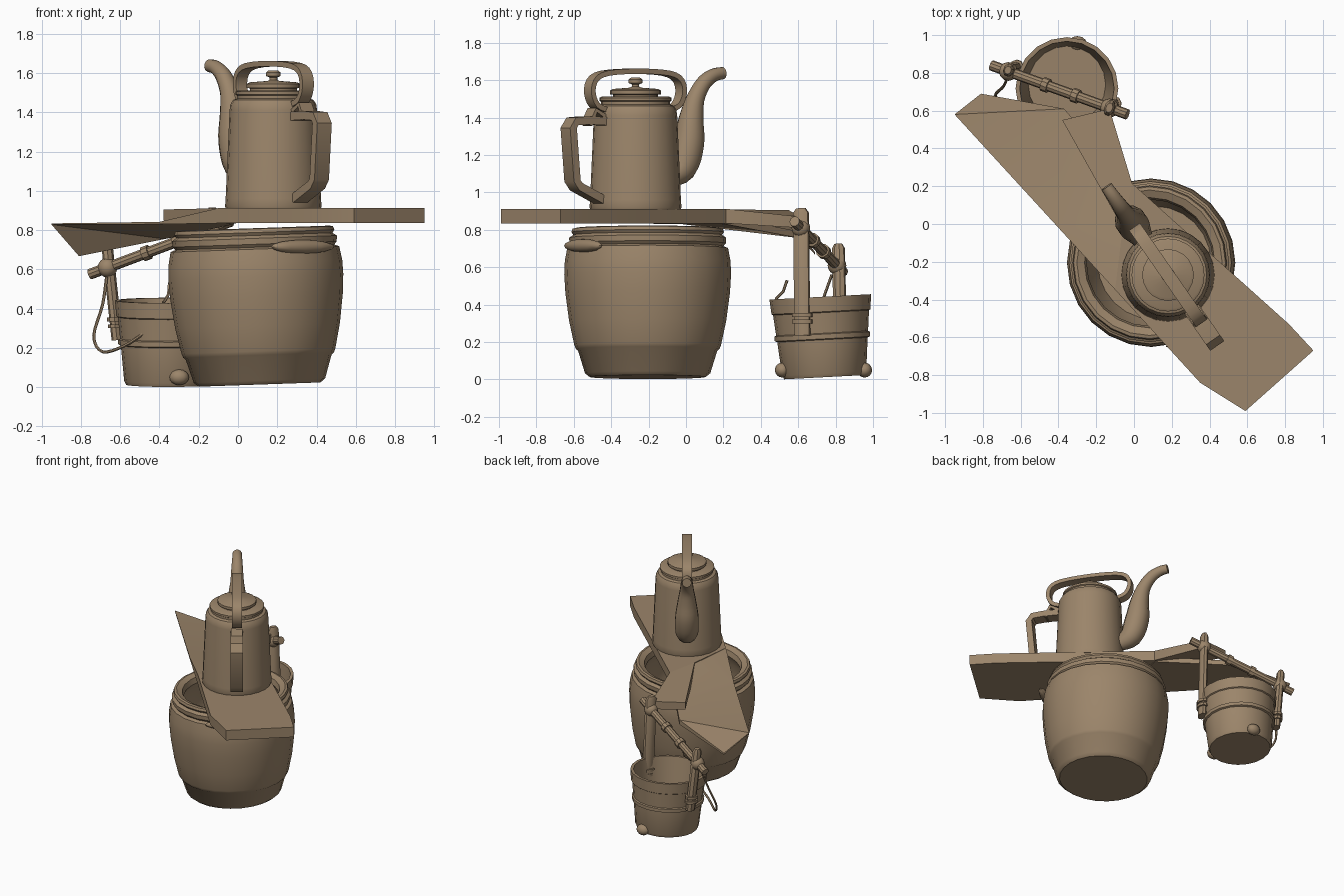
import bpy, bmesh, math
from mathutils import Vector, Matrix

if "Cube" in bpy.data.objects:
    bpy.data.objects.remove(bpy.data.objects["Cube"])

brown = bpy.data.materials.new("warm brown")
brown.diffuse_color = (0.33, 0.235, 0.145, 1)
brown.use_nodes = True
brown.node_tree.nodes["Principled BSDF"].inputs["Base Color"].default_value = brown.diffuse_color


def finish(name, bm, angle=35):
    bmesh.ops.recalc_face_normals(bm, faces=bm.faces)
    me = bpy.data.meshes.new(name)
    bm.to_mesh(me)
    bm.free()
    me.materials.append(brown)
    me.shade_smooth()
    me.set_sharp_from_angle(angle=math.radians(angle))
    ob = bpy.data.objects.new(name, me)
    bpy.context.collection.objects.link(ob)
    return ob


def skin(bm, rings, caps=True):
    n = len(rings[0])
    for a, b in zip(rings, rings[1:]):
        for i in range(n):
            bm.faces.new((a[i], a[(i + 1) % n], b[(i + 1) % n], b[i]))
    if caps:
        bm.faces.new(rings[0][::-1])
        bm.faces.new(rings[-1])


def lathe(name, profile, loc, n=24, rot=(0, 0, 0)):
    bm = bmesh.new()
    rings = [[bm.verts.new((r * math.cos(i * math.tau / n), r * math.sin(i * math.tau / n), z))
              for i in range(n)] for r, z in profile]
    skin(bm, rings)
    ob = finish(name, bm)
    ob.location, ob.rotation_euler = loc, rot
    return ob


def curve_points(pts, steps=4):
    # Catmull-Rom through tuples of any length
    out = []
    for i in range(len(pts) - 1):
        p0, p1, p2, p3 = (pts[max(0, min(len(pts) - 1, i + k))] for k in (-1, 0, 1, 2))
        for s in range(steps):
            t = s / steps
            out.append(tuple(0.5 * (2 * b + (c - a) * t + (2 * a - 5 * b + 4 * c - d) * t * t
                                    + (3 * b - a - 3 * c + d) * t ** 3)
                             for a, b, c, d in zip(p0, p1, p2, p3)))
    return out + [pts[-1]]


def sweep(name, pts, half_w, half_t, side, k=10):
    # half_w runs along the side vector, half_t across it; k=4 gives a rectangle
    pts = [Vector(p) for p in pts]
    bm, rings = bmesh.new(), []
    grow = math.sqrt(2) if k == 4 else 1
    for i, p in enumerate(pts):
        t = (pts[min(i + 1, len(pts) - 1)] - pts[max(i - 1, 0)]).normalized()
        s = Vector(side)
        s = (s - t * s.dot(t)).normalized()
        n = t.cross(s)
        w = half_w[i] if isinstance(half_w, list) else half_w
        h = half_t[i] if isinstance(half_t, list) else half_t
        rings.append([bm.verts.new(p + (s * w * math.cos(a) + n * h * math.sin(a)) * grow)
                      for a in [(j + 0.5) * math.tau / k for j in range(k)]])
    skin(bm, rings)
    return finish(name, bm)


def blob(name, loc, scale, turn=0):
    bm = bmesh.new()
    bmesh.ops.create_uvsphere(bm, u_segments=12, v_segments=8, radius=1,
                              matrix=Matrix.Translation(loc) @ Matrix.Rotation(turn, 4, 'Z')
                              @ Matrix.Diagonal((*scale, 1)))
    return finish(name, bm, 60)


def slab(name, pts):
    # each point: x, y, top z, bottom z
    bm = bmesh.new()
    top = [bm.verts.new((x, y, a)) for x, y, a, b in pts]
    bot = [bm.verts.new((x, y, b)) for x, y, a, b in pts]
    skin(bm, [bot, top])
    bmesh.ops.triangulate(bm, faces=[f for f in bm.faces if len(f.verts) > 4])
    return finish(name, bm)


# --- large jar, slightly tilted, hollow
lathe("jar", [(0, .0), (.31, .0), (.335, .02), (.372, .14), (.384, .15), (.392, .17), (.42, .3), (.44, .45),
              (.446, .55), (.443, .62), (.43, .69), (.405, .7), (.418, .715), (.42, .745), (.398, .76),
              (.408, .775), (.402, .793), (.385, .797), (.345, .78), (.335, .74), (.38, .66),
              (.40, .5), (.36, .2), (.3, .06), (0, .06)],
      (.11, -.205, .013), 24, (0, math.radians(-2), 0))
blob("jar_rim_drip", (.33, -.55, .715), (.19, .035, .035), math.radians(32))

# --- broken plank
slab("plank", [(.35, -.84, .912, .835), (.59, -.99, .912, .835), (.95, -.67, .912, .835),
               (.82, -.53, .912, .835), (-.01, .215, .912, .835), (-.06, -.02, .912, .835),
               (-.10, -.348, .912, .835)])
slab("plank_right_splinter", [(-.06, -.02, .912, .835), (-.01, .215, .912, .835),
                              (-.13, .61, .87, .81), (-.38, .55, .905, .85)])
slab("plank_left_splinter", [(-.10, -.348, .912, .835), (-.06, -.02, .905, .835),
                             (-.02, .21, .87, .83), (-.37, .61, .79, .755), (-.81, .69, .68, .667),
                             (-.95, .58, .834, .828), (-.40, -.02, .842, .83)])

# --- kettle
KX, KY = .18, -.27
OUT = Vector((.57, -.82, 0)).normalized()
SIDE = Vector((-OUT.y, OUT.x, 0))


def kp(r, z):
    return Vector((KX, KY, z)) + OUT * r


lathe("kettle_body", [(0, .905), (.24, .905), (.246, .92), (.243, .96), (.223, 1.41), (.219, 1.44),
                      (.205, 1.463), (.185, 1.47), (.185, 1.485), (.193, 1.49), (.193, 1.505),
                      (.18, 1.512), (0, 1.512)], (KX, KY, 0), 24)
lathe("kettle_lid", [(0, 1.505), (.12, 1.505), (.12, 1.522), (.137, 1.525), (.137, 1.545), (.12, 1.553),
                     (.03, 1.56), (.02, 1.565), (.02, 1.578), (.037, 1.585), (.037, 1.603),
                     (.025, 1.613), (0, 1.613)], (KX, KY, 0), 20)
spout = curve_points([(.2, 1.07, .045), (.30, 1.13, .08), (.345, 1.26, .085), (.362, 1.39, .068),
                      (.39, 1.5, .05), (.445, 1.585, .042), (.51, 1.627, .036), (.57, 1.638, .033)])
sweep("kettle_spout", [kp(-r, z) for r, z, w in spout], [p[2] for p in spout],
      [p[2] for p in spout], SIDE, 12)
half = [(.20, 1.44), (.265, 1.465), (.297, 1.53), (.28, 1.6), (.2, 1.637)]
bail = curve_points([(-r, z) for r, z in half] + [(0, 1.648)] + half[::-1], 3)
sweep("kettle_top_handle", [kp(r, z) for r, z in bail], .035, .014, SIDE, 4)
sweep("kettle_side_handle", [kp(r, z) for r, z in
      [(.2, 1.38), (.33, 1.385), (.41, 1.38), (.435, 1.345), (.41, 1.06), (.385, 1.03), (.22, .955)]],
      .045, .022, SIDE, 4)
sweep("kettle_handle_strap", [kp(.21, 1.40), kp(.28, 1.44), kp(.32, 1.36)], .04, .012, SIDE, 4)

# --- bucket
lathe("bucket", [(0, .0), (.215, .0), (.225, .02), (.242, .2), (.255, .205), (.256, .23), (.246, .235),
                 (.257, .345), (.265, .35), (.272, .43), (.25, .43), (.205, .05), (0, .05)],
      (-.355, .74, .012), 20, (math.radians(3), 0, 0))
for i, y in enumerate((.515, .955)):
    blob("bucket_foot_%d" % i, (-.3, y, .05), (.05, .04, .04))

# bucket yoke: two posts and a rod
RAD = Vector((.94, -.34, 0)).normalized()
TAN = Vector((-RAD.y, RAD.x, 0))
posts = [((-.105, .622, .235), (-.13, .615, .89), .045), ((-.615, .825, .24), (-.665, .815, .70), .036)]
A, B = Vector((-.755, .84, .575)), Vector((-.035, .58, .845))
ROD = (B - A).normalized()
for i, (lo, hi, w) in enumerate(posts):
    lo, hi = Vector(lo), Vector(hi)
    top = hi + (hi - lo).normalized() * .025
    sweep("yoke_post_%d" % i, [lo, hi, top], [w, w, w * .6], [.028, .028, .018], TAN, 8)
    t = ((hi.x - A.x) / (B.x - A.x))
    c = A.lerp(B, t)
    blob("yoke_knot_%d" % i, c, (.05, .05, .05))
    for z in (.31, .345):
        p = lo.lerp(hi, (z - lo.z) / (hi.z - lo.z))
        sweep("post_binding_%d" % i, [p - Vector((0, 0, .01)), p + Vector((0, 0, .01))], w + .012, .04, TAN, 10)
sweep("yoke_rod", [A, B], .028, .028, (0, 0, 1), 10)
for t in (.4, .62):
    p = A.lerp(B, t)
    sweep("rod_binding", [p - ROD * .018, p + ROD * .018], .038, .038, (0, 0, 1), 10)

# loose wires
wire = curve_points([(-.67, .78, .56), (-.69, .73, .42), (-.735, .68, .26), (-.69, .63, .18),
                     (-.58, .55, .21), (-.47, .52, .28)])
sweep("loose_bail_wire", wire, .008, .008, (.7, .7, .1), 6)
sweep("loose_wire_end", [(-.38, .48, .43), (-.355, .52, .47), (-.35, .54, .53)], .008, .008, (1, 0, 0), 6)
